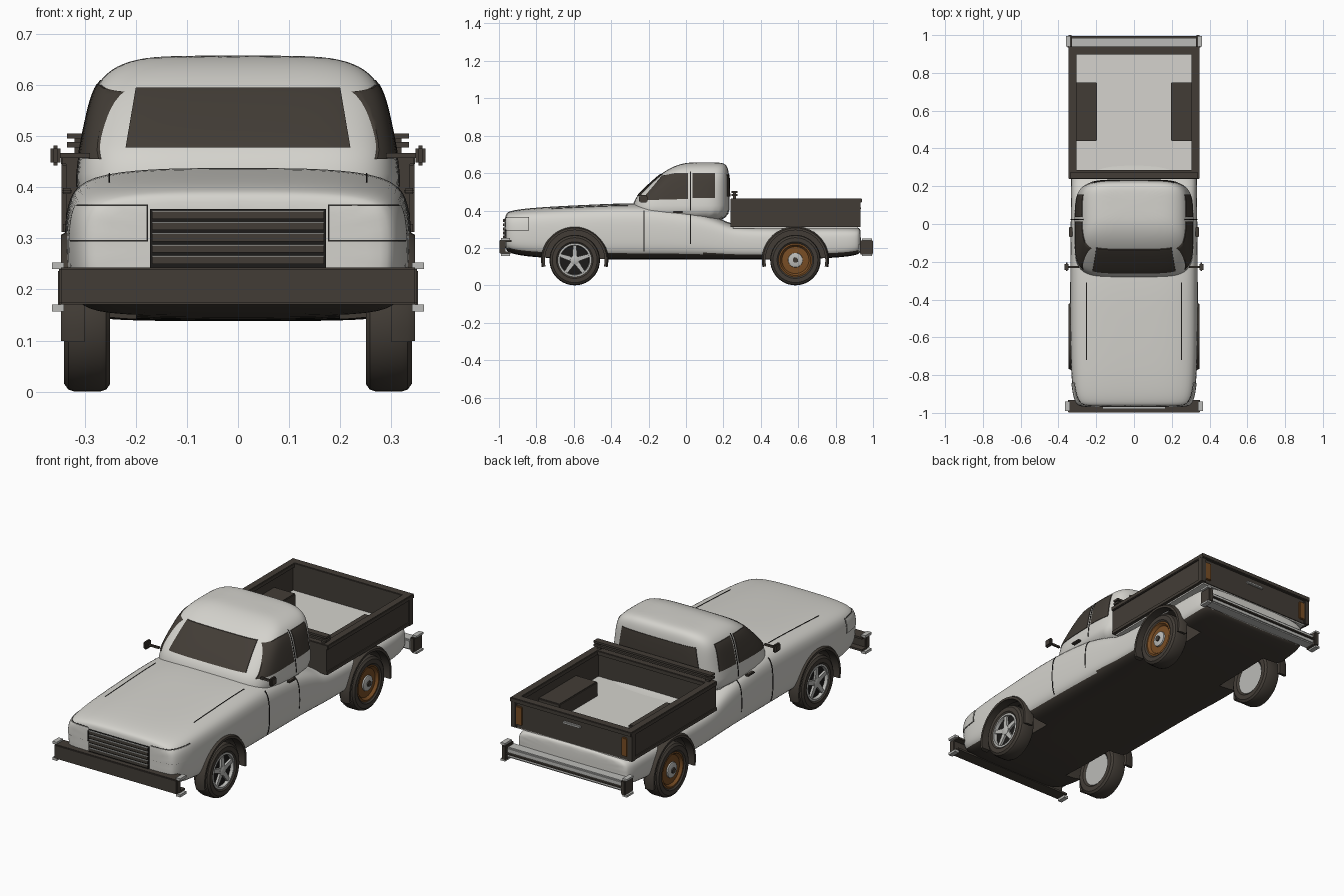
import bpy, bmesh, math
from mathutils import Vector

if "Cube" in bpy.data.objects:
    bpy.data.objects.remove(bpy.data.objects["Cube"])


def material(name, rgb):
    m = bpy.data.materials.new(name)
    m.use_nodes = True
    m.diffuse_color = (*rgb, 1)
    m.node_tree.nodes["Principled BSDF"].inputs["Base Color"].default_value = (*rgb, 1)
    return m


WHITE = material("off_white_paint", (0.66, 0.65, 0.61))
DARK = material("dark_brown_trim", (0.055, 0.046, 0.037))
BLACK = material("black_gap", (0.012, 0.011, 0.01))
RUST = material("rust_orange", (0.19, 0.075, 0.018))
METAL = material("pale_metal", (0.5, 0.5, 0.48))


# ---------- helpers ----------
def finish(name, bm, mat, smooth=True):
    bmesh.ops.recalc_face_normals(bm, faces=bm.faces)
    me = bpy.data.meshes.new(name)
    bm.to_mesh(me)
    bm.free()
    me.materials.append(mat)
    ob = bpy.data.objects.new(name, me)
    bpy.context.scene.collection.objects.link(ob)
    if smooth:
        shade(ob)
    return ob


def shade(ob):
    for p in ob.data.polygons:
        p.use_smooth = True
    ob.data.set_sharp_from_angle(angle=math.radians(35))


def bake(ob):
    deps = bpy.context.evaluated_depsgraph_get()
    me = bpy.data.meshes.new_from_object(ob.evaluated_get(deps))
    ob.modifiers.clear()
    ob.data = me


def boolean(ob, cutter, op):
    mod = ob.modifiers.new("cut", "BOOLEAN")
    mod.object, mod.operation, mod.solver = cutter, op, "EXACT"
    bake(ob)
    bpy.data.objects.remove(cutter)


def box(name, x, y, z, mat, bevel=0.0):
    bm = bmesh.new()
    bmesh.ops.create_cube(bm, size=1)
    for v in bm.verts:
        v.co = [r[0] + (r[1] - r[0]) * (c + 0.5) for r, c in zip((x, y, z), v.co)]
    if bevel:
        bmesh.ops.bevel(bm, geom=bm.edges[:], offset=bevel, segments=2, affect="EDGES")
    return finish(name, bm, mat, bool(bevel))


def pair(name, x, y, z, mat, bevel=0.0):
    box("left_" + name, x, y, z, mat, bevel)
    box("right_" + name, (-x[1], -x[0]), y, z, mat, bevel)


def loft(name, rings, mat, closed=True, caps=True):
    bm = bmesh.new()
    rows = [[bm.verts.new(p) for p in ring] for ring in rings]
    n = len(rows[0])
    for a, b in zip(rows, rows[1:]):
        for i in range(n):
            j = (i + 1) % n
            bm.faces.new((a[i], a[j], b[j], b[i]))
    if caps:
        bm.faces.new(rows[0])
        bm.faces.new(rows[-1])
    return finish(name, bm, mat)


def prism(points, axis, lo, hi):
    place = {"x": lambda a, b, t: (t, a, b), "y": lambda a, b, t: (a, t, b),
             "z": lambda a, b, t: (a, b, t)}[axis]
    return loft("cutter", [[place(a, b, t) for a, b in points] for t in (lo, hi)], WHITE)


def rect(a0, a1, b0, b1):
    return [(a0, b0), (a1, b0), (a1, b1), (a0, b1)]


def panel(name, base, cutter, mat, lift):
    """Thin patch that follows the surface of base inside the cutter."""
    bm = bmesh.new()
    bm.from_mesh(base.data)
    bm.normal_update()
    for v, n in [(v, v.normal.copy()) for v in bm.verts]:
        v.co += n * lift
    ob = finish(name, bm, mat)
    boolean(ob, cutter, "INTERSECT")
    ob.data.materials.clear()
    ob.data.materials.append(mat)
    shade(ob)


def lathe(name, x0, y, z, side, profile, mat, steps=40):
    rings = []
    for dx, r in profile:
        rings.append([(side * (x0 + dx), y + r * math.cos(t), z + r * math.sin(t))
                      for t in (2 * math.pi * i / steps for i in range(steps))])
    return loft(name, rings, mat)


def subdivide(ob):
    ob.modifiers.new("smooth", "SUBSURF").levels = 2
    bake(ob)
    shade(ob)


# ---------- body shell ----------
half = [(0, 0), (.5, 0), (.86, .02), (.98, .13), (1, .35), (1, .6),
        (.98, .82), (.87, .95), (.5, 1), (0, 1)]
section = half + [(-u, v) for u, v in half[-2:0:-1]]
stations = [(-.967, .27, .2, .375), (-.958, .302, .18, .392), (-.9, .325, .16, .407),
            (-.75, .335, .145, .42), (-.5, .338, .14, .432), (-.27, .338, .138, .442),
            (-.05, .336, .138, .425), (.1, .334, .138, .39), (.2, .333, .138, .35),
            (.26, .333, .138, .317), (.6, .333, .138, .315), (.85, .33, .15, .315),
            (.925, .315, .165, .31), (.935, .29, .18, .3)]
body = loft("body", [[(u * w, y, lo + v * (hi - lo)) for u, v in section]
                     for y, w, lo, hi in stations], WHITE)
subdivide(body)

# headlights, grille and seams that hug the body
for side, label in ((1, "left"), (-1, "right")):
    def span(a, b):
        return sorted((side * a, side * b))
    panel(label + "_headlight_edge", body, prism(rect(*span(.176, .35), .294, .366), "y", -1.1, -.84), BLACK, .001)
    panel(label + "_headlight", body, prism(rect(*span(.178, .35), .296, .364), "y", -1.1, -.842), WHITE, .004)
    panel(label + "_hood_seam", body, prism(rect(*span(.25, .253), -.72, -.31), "z", .3, .5), BLACK, .002)
    panel(label + "_front_door_seam", body, prism(rect(-.228, -.223, .18, .4), "x", *span(.2, .4)), BLACK, .002)
    panel(label + "_rear_door_seam", body, prism(rect(.022, .026, .22, .4), "x", *span(.2, .4)), BLACK, .002)
panel("grille", body, prism(rect(-.172, .172, .243, .357), "y", -1.1, -.84), BLACK, .004)
for i in range(5):
    z = .25 + i * .022
    box("grille_slat", (-.168, .168), (-.978, -.955), (z, z + .014), DARK)
    box("grille_slat_edge", (-.168, .168), (-.979, -.955), (z + .014, z + .016), METAL)

# wheel openings
WHEELS = (-.595, .585)
HUB_Z = .135
for y in WHEELS:
    for side in (1, -1):
        boolean(body, lathe("cutter", .2, y, HUB_Z, side, [(0, .168), (.2, .168)], WHITE), "DIFFERENCE")
body.data.materials.clear()
for m in (WHITE, DARK):
    body.data.materials.append(m)
for p in body.data.polygons:
    c = p.center
    arch = any(math.hypot(c.y - y, c.z - HUB_Z) < .17 for y in WHEELS) and abs(c.x) < .328
    p.material_index = int(p.normal.z < -.6 or arch)
shade(body)

# ---------- cabin ----------
levels = [(.32, -.3, .235, .325), (.44, -.287, .235, .316), (.48, -.262, .235, .309),
          (.54, -.2, .234, .297), (.595, -.138, .231, .283), (.632, -.078, .224, .252),
          (.652, -.02, .207, .2), (.658, .03, .17, .13)]


def oval(z, front, back, w, n=24):
    ring = []
    for i in range(n):
        t = 2 * math.pi * (i + .5) / n
        c, s = math.cos(t), math.sin(t)
        ring.append((w * math.copysign(abs(c) ** .42, c),
                     (front + back) / 2 + (back - front) / 2 * math.copysign(abs(s) ** .42, s), z))
    return ring


cabin = loft("cabin", [oval(*lv) for lv in levels], WHITE)
subdivide(cabin)
panel("windscreen", cabin, prism([(-.22, .478), (.22, .478), (.2, .595), (-.2, .595)], "y", -.5, -.02), DARK, .003)
panel("rear_window", cabin, prism([(-.23, .475), (.23, .475), (.21, .592), (-.21, .592)], "y", .15, .4), DARK, .003)
for side, label in ((1, "left"), (-1, "right")):
    lo, hi = sorted((side * .1, side * .5))
    panel(label + "_door_window", cabin,
          prism([(-.24, .455), (.012, .462), (.012, .602), (-.06, .6), (-.128, .587)], "x", lo, hi), DARK, .003)
    panel(label + "_rear_side_window", cabin, prism(rect(.036, .155, .468, .602), "x", lo, hi), DARK, .003)
    panel(label + "_pillar_seam", cabin, prism(rect(.022, .026, .4, .61), "x", lo, hi), BLACK, .002)

# door handles and mirrors
pair("door_handle", (.325, .345), (-.07, -.015), (.387, .398), DARK, .003)
pair("mirror_arm", (.29, .352), (-.232, -.222), (.457, .467), DARK)
pair("mirror_head", (.347, .367), (-.25, -.205), (.442, .482), DARK, .006)

# ---------- wheels ----------
tyre = [(.012, .084), (0, .095), (0, .12), (.008, .131), (.02, .135), (.07, .135),
        (.082, .131), (.09, .12), (.09, .098), (.082, .088), (.06, .084)]
for side, label in ((1, "left"), (-1, "right")):
    for y, end in zip(WHEELS, ("front", "rear")):
        tag = f"{label}_{end}_"
        lathe(tag + "tyre", .25, y, HUB_Z, side, tyre, DARK)
        lathe(tag + "inner_disc", .258, y, HUB_Z, side, [(0, .085), (.008, .085)], METAL)
        if end == "front":
            lathe(tag + "rim", .25, y, HUB_Z, side, [(.06, .09), (.085, .09), (.086, .08), (.068, .077)], METAL)
            lathe(tag + "rim_recess", .25, y, HUB_Z, side, [(.06, .08), (.07, .08)], BLACK)
            lathe(tag + "hub", .25, y, HUB_Z, side, [(.06, .026), (.082, .024), (.086, .014)], METAL)
            for k in range(5):
                t = math.pi / 2 + k * math.tau / 5
                out, across = Vector((math.cos(t), math.sin(t))), Vector((-math.sin(t), math.cos(t)))
                quad = [out * r + across * w + Vector((y, HUB_Z))
                        for r, w in ((.015, -.013), (.083, -.009), (.083, .009), (.015, .013))]
                spoke = prism([tuple(q) for q in quad], "x", side * .315, side * .331)
                spoke.name = tag + "spoke"
                spoke.data.materials[0] = METAL
        else:
            lathe(tag + "rim", .25, y, HUB_Z, side, [(.05, .09), (.084, .09), (.085, .082), (.072, .072), (.075, .04)], RUST)
            lathe(tag + "hub_cap", .25, y, HUB_Z, side, [(.06, .042), (.082, .038), (.086, .026)], METAL)
            lathe(tag + "hub_nut", .25, y, HUB_Z, side, [(.06, .016), (.092, .014)], DARK, 12)
        # arch flare
        rings = []
        for k in range(25):
            t = math.radians(-12 + 204 * k / 24)
            rings.append([(side * x, y + r * math.cos(t), HUB_Z + r * math.sin(t))
                          for x, r in ((.3, .16), (.346, .16), (.346, .172), (.332, .18), (.3, .18))])
        loft(tag + "arch_flare", rings, DARK)

# ---------- cargo bed ----------
box("bed_floor", (-.325, .325), (.25, .92), (.305, .322), WHITE)
pair("bed_side", (.316, .337), (.238, .93), (.312, .45), DARK)
pair("bed_side_rail", (.305, .346), (.238, .935), (.442, .465), DARK, .003)
pair("bed_side_skirt", (.316, .342), (.238, .93), (.312, .328), DARK)
pair("bed_wheel_box", (.195, .32), (.44, .75), (.31, .395), DARK, .004)
box("bed_front", (-.335, .335), (.24, .262), (.312, .455), DARK)
box("bed_front_rail", (-.346, .346), (.238, .285), (.442, .465), DARK, .003)
box("tailgate", (-.337, .337), (.9, .925), (.312, .455), DARK)
box("tailgate_rail", (-.346, .346), (.897, .94), (.442, .465), DARK, .003)
box("tailgate_handle", (-.05, .05), (.92, .935), (.405, .418), METAL, .003)
pair("tail_light", (.285, .318), (.92, .934), (.33, .425), RUST, .003)
pair("bed_corner_post", (.322, .345), (.905, .932), (.312, .46), DARK)
for z in (.478, .495):
    box("headboard_bar", (-.335, .335), (.242, .275), (z, z + .01), DARK)
pair("headboard_post", (.3, .32), (.25, .268), (.455, .5), DARK)

# ---------- bumpers ----------
box("front_bumper", (-.35, .35), (-.998, -.965), (.17, .243), DARK, .004)
for z in (.17, .233):
    box("front_bumper_flange", (-.35, .35), (-.975, -.932), (z, z + .01), DARK)
box("rear_bumper", (-.335, .335), (.925, .985), (.175, .228), METAL, .006)
box("rear_bumper_strip", (-.335, .335), (.98, .996), (.196, .203), DARK)
pair("rear_bumper_end", (.328, .352), (.93, 1.0), (.165, .24), DARK, .004)
for z in (.157, .24):
    pair("front_bumper_clip", (.34, .364), (-.99, -.94), (z, z + .013), METAL)
    pair("rear_bumper_clip", (.335, .36), (.94, .995), (z, z + .01), METAL)
